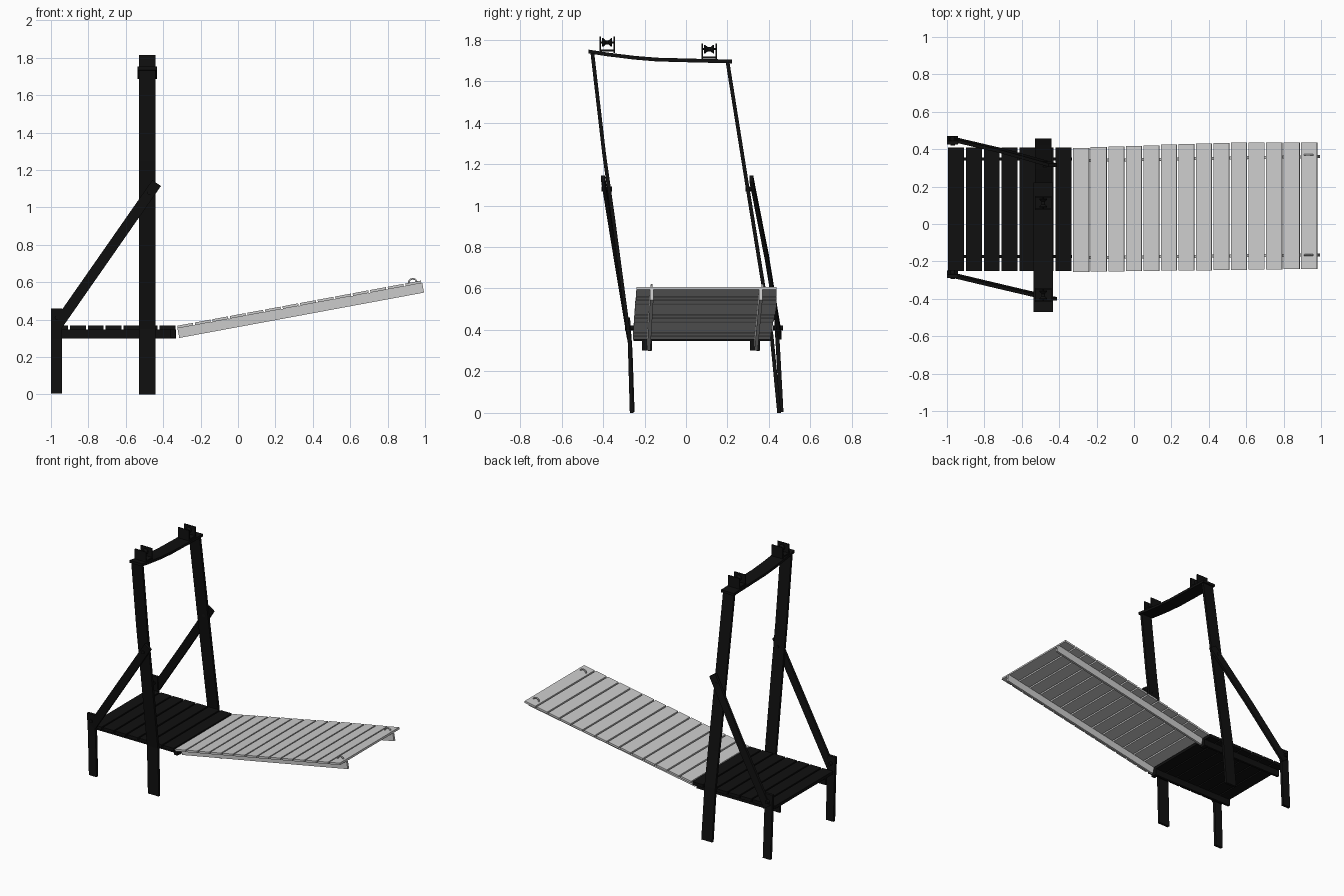
import bpy, bmesh, math
from mathutils import Vector as V

if "Cube" in bpy.data.objects:
    bpy.data.objects.remove(bpy.data.objects["Cube"])

black = bpy.data.materials.new("black_paint")
black.diffuse_color = (0.005, 0.005, 0.005, 1)
black.use_nodes = True
black.node_tree.nodes["Principled BSDF"].inputs["Base Color"].default_value = black.diffuse_color


def finish(name, bm, mat=None):
    bmesh.ops.recalc_face_normals(bm, faces=bm.faces)
    me = bpy.data.meshes.new(name)
    bm.to_mesh(me)
    bm.free()
    ob = bpy.data.objects.new(name, me)
    bpy.context.collection.objects.link(ob)
    if mat:
        me.materials.append(mat)
    return ob


def strip(bm, path, u, v):
    """Rectangular bar along a path; u and v are half-size vectors."""
    u, v = V(u), V(v)
    rings = [[bm.verts.new(V(p) + a * u + b * v)
              for a, b in ((-1, -1), (1, -1), (1, 1), (-1, 1))] for p in path]
    for r, s in zip(rings, rings[1:]):
        for i in range(4):
            bm.faces.new((r[i], r[(i + 1) % 4], s[(i + 1) % 4], s[i]))
    bm.faces.new(rings[0])
    bm.faces.new(rings[-1])


def bar(name, path, u, v, mat=None):
    bm = bmesh.new()
    strip(bm, path, u, v)
    return finish(name, bm, mat)


def lathe_y(bm, c, profile, n=16):
    """Round part about a y axis; profile is (y, radius)."""
    rings = [[bm.verts.new((c[0] + r * math.cos(2 * math.pi * i / n), c[1] + y,
                            c[2] + r * math.sin(2 * math.pi * i / n)))
              for i in range(n)] for y, r in profile]
    for r, s in zip(rings, rings[1:]):
        for i in range(n):
            bm.faces.new((r[i], r[(i + 1) % n], s[(i + 1) % n], s[i]))
    bm.faces.new(rings[0])
    bm.faces.new(rings[-1])


# Leaning tall posts
PX = -0.485
posts = {"left": [(-0.262, 0), (-0.272, 0.35), (-0.35, 0.93), (-0.395, 1.25), (-0.452, 1.74)],
         "right": [(0.449, 0), (0.413, 0.37), (0.372, 0.62), (0.285, 1.16), (0.2, 1.695)]}
for side, pts in posts.items():
    bar(side + "_post", [(PX, y, z) for y, z in pts], (0.043, 0, 0), (0, 0.009, 0), black)

# Short rear legs
legs = {"left": [(-0.258, 0.005), (-0.268, 0.3), (-0.28, 0.46)],
        "right": [(0.46, 0.005), (0.447, 0.25), (0.435, 0.46)]}
for side, pts in legs.items():
    bar(side + "_rear_leg", [(-0.97, y, z) for y, z in pts], (0.03, 0, 0), (0, 0.01, 0), black)

# Diagonal braces
d = V((0.574, 0, 0.819))
w = V((0.819, 0, -0.574)) * 0.028
braces = {"left": [(-0.965, -0.275, 0.37), (-0.7, -0.338, 0.75), (-0.435, -0.4, 1.13)],
          "right": [(-0.965, 0.452, 0.37), (-0.7, 0.39, 0.75), (-0.435, 0.315, 1.13)]}
for side, pts in braces.items():
    bar(side + "_brace", pts, w, (0, 0.009, 0), black)

# Sagging top beam
bar("top_beam", [(PX, y, z) for y, z in
                 ((-0.47, 1.743), (-0.38, 1.729), (-0.25, 1.713), (-0.14, 1.704),
                  (0.05, 1.699), (0.222, 1.695))], (0.051, 0, 0), (0, 0, 0.009), black)

# Roller brackets on the beam
for side, y, z in (("left", -0.38, 1.735), ("right", 0.112, 1.702)):
    bm = bmesh.new()
    for s in (-1, 1):
        yy = y + s * 0.034
        strip(bm, [(PX, yy, z), (PX, yy, z + 0.08)], (0.045, 0, 0), (0, 0.004, 0))
    strip(bm, [(PX, y - 0.034, z + 0.012), (PX, y + 0.034, z + 0.012)],
          (0.045, 0, 0), (0, 0, 0.005))
    finish(side + "_roller_bracket", bm, black)
    bm = bmesh.new()
    lathe_y(bm, (PX, y, z + 0.052),
            [(-0.034, 0.005), (-0.024, 0.005), (-0.024, 0.02), (-0.018, 0.02), (-0.007, 0.01),
             (0.007, 0.01), (0.018, 0.02), (0.024, 0.02), (0.024, 0.005), (0.034, 0.005)])
    finish(side + "_roller", bm, black)

# Platform planks
bm = bmesh.new()
for i in range(7):
    x = -1 + 0.0957 * (i + 0.5)
    strip(bm, [(x, -0.252, 0.357), (x, 0.408, 0.357)], (0.0425, 0, 0), (0, 0, 0.011))
finish("platform_planks", bm, black)

# Platform stringers with joint blocks
for side, y, s in (("left", -0.175, -1), ("right", 0.347, -1)):
    bm = bmesh.new()
    strip(bm, [(-0.995, y, 0.323), (-0.332, y, 0.323)], (0, 0.008, 0), (0, 0, 0.024))
    strip(bm, [(-0.362, y + s * 0.014, 0.324), (-0.334, y + s * 0.014, 0.324)],
          (0, 0.024, 0), (0, 0, 0.023))
    finish(side + "_platform_stringer", bm, black)

# Ramp: a slope with slight widening toward the far end
A, L = math.atan2(0.243, 1.312), 1.335
T, N = V((math.cos(A), 0, math.sin(A))), V((-math.sin(A), 0, math.cos(A)))


def on_ramp(t, y, h):
    p = V((-0.33, 0, 0.366)) + T * t + N * h
    return V((p.x, y, p.z))


bm = bmesh.new()
n = 14
step = L / n
for i in range(n):
    t = step * (i + 0.5)
    f = min(1, t / 0.9)
    strip(bm, [on_ramp(t, -0.257 + 0.018 * t / L, -0.007), on_ramp(t, 0.406 + 0.031 * f, -0.007)],
          T * (step / 2 - 0.005), N * 0.007)
finish("ramp_planks", bm)

# Ramp stringers
for side, y0, y1 in (("left", -0.18, -0.165), ("right", 0.338, 0.361)):
    bar(side + "_ramp_stringer", [on_ramp(0.004, y0, -0.04), on_ramp(L, y1, -0.04)],
        (0, 0.008, 0), N * 0.026)

# Half-round loops at the ramp end
for side, y in (("left", -0.166), ("right", 0.37)):
    cu = bpy.data.curves.new(side + "_loop", 'CURVE')
    cu.dimensions = '3D'
    cu.bevel_depth = 0.005
    cu.bevel_resolution = 1
    cu.use_fill_caps = True
    sp = cu.splines.new('POLY')
    sp.points.add(8)
    for k in range(9):
        a = math.pi * k / 8
        p = on_ramp(1.285 + 0.022 * math.cos(a), y, 0.02 * math.sin(a) - 0.002)
        sp.points[k].co = (*p, 1)
    bpy.context.collection.objects.link(bpy.data.objects.new(side + "_ramp_loop", cu))

# Bolts through legs and braces
for name, x, y, z in (("left_leg_bolt", -0.968, -0.27, 0.41), ("right_leg_bolt", -0.968, 0.444, 0.41),
                      ("left_post_bolt", -0.475, -0.383, 1.08), ("right_post_bolt", -0.475, 0.311, 1.08)):
    bm = bmesh.new()
    lathe_y(bm, (x, y, z), [(-0.025, 0.012), (0.025, 0.012)], 12)
    finish(name, bm, black)
